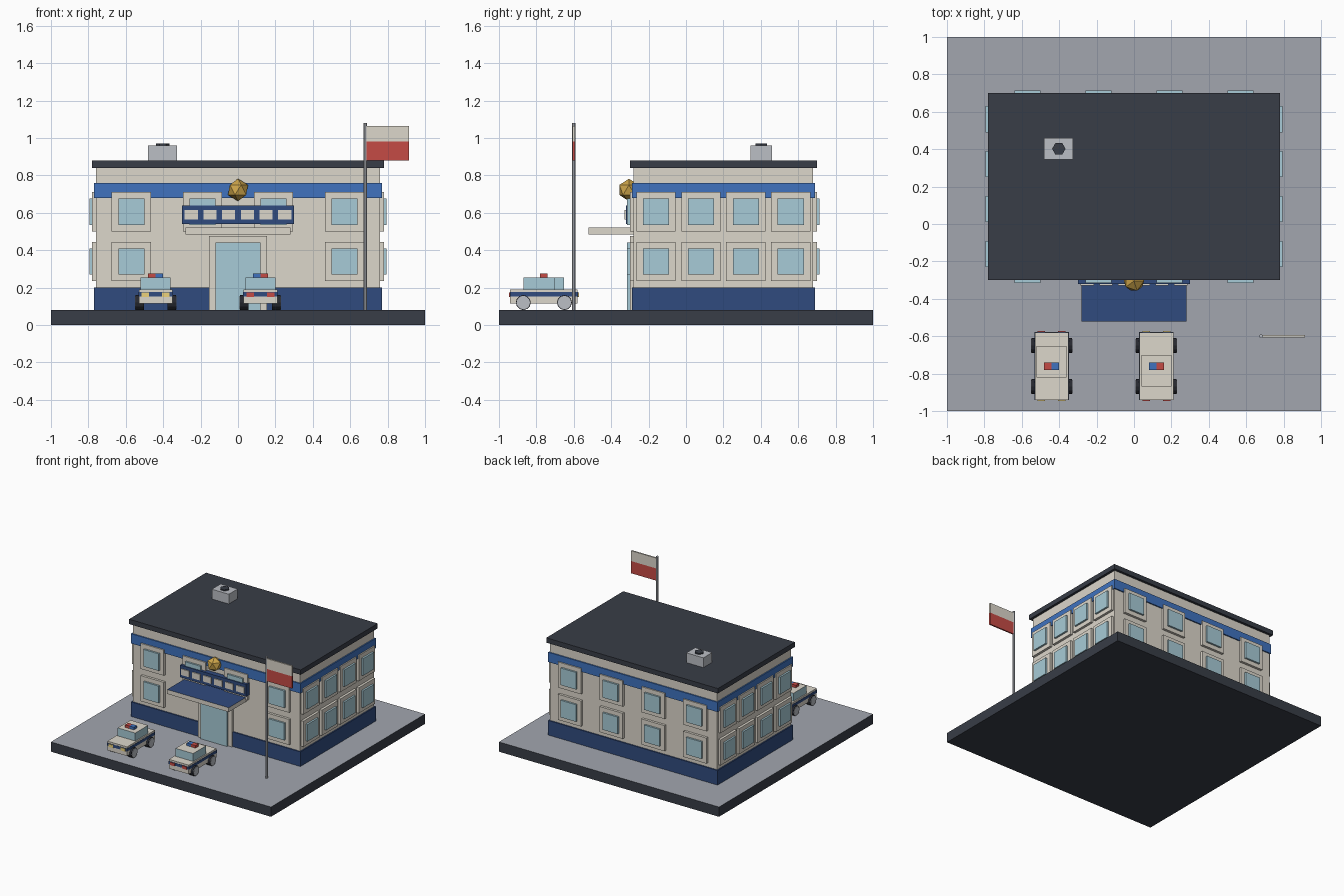
import bpy
from math import pi
from mathutils import Matrix, Vector

if "Cube" in bpy.data.objects:
    bpy.data.objects.remove(bpy.data.objects["Cube"])


def material(name, r, g, b):
    m = bpy.data.materials.new(name)
    m.diffuse_color = (r, g, b, 1)
    m.use_nodes = True
    m.node_tree.nodes["Principled BSDF"].inputs["Base Color"].default_value = m.diffuse_color
    return m


CREAM = material("cream", 0.72, 0.68, 0.60)
NAVY = material("navy", 0.03, 0.07, 0.21)
BLUE = material("blue", 0.05, 0.17, 0.52)
DARK = material("dark_slate", 0.04, 0.047, 0.063)
PAVING = material("paving", 0.36, 0.38, 0.43)
GLASS = material("glass", 0.39, 0.60, 0.68)
GOLD = material("gold", 0.62, 0.38, 0.07)
RED = material("red", 0.56, 0.07, 0.06)
YELLOW = material("yellow", 0.85, 0.65, 0.2)
METAL = material("metal", 0.5, 0.52, 0.56)
TYRE = material("tyre", 0.02, 0.022, 0.03)


def box(name, x, y, z, mat, top=None, frame=Matrix()):
    """Box from (min, max) ranges; optional second material on the top face."""
    lo, hi = Vector((x[0], y[0], z[0])), Vector((x[1], y[1], z[1]))
    bpy.ops.mesh.primitive_cube_add(size=1)
    o = bpy.context.object
    o.name = name
    o.data.transform(Matrix.Diagonal((hi - lo).to_4d()))
    o.data.transform(Matrix.Translation((lo + hi) / 2))
    o.matrix_world = frame
    o.data.materials.append(mat)
    if top:
        o.data.materials.append(top)
        for p in o.data.polygons:
            if p.normal.z > 0.9:
                p.material_index = 1
    return o


def cylinder(name, radius, depth, loc, mat, sides, rot=(0, 0, 0), frame=Matrix()):
    bpy.ops.mesh.primitive_cylinder_add(vertices=sides, radius=radius, depth=depth,
                                        location=loc, rotation=rot)
    o = bpy.context.object
    o.name = name
    bpy.context.view_layer.update()
    o.matrix_world = frame @ o.matrix_world
    o.data.materials.append(mat)
    return o


# Ground slab and building shell
box("ground_slab", (-1, 1), (-1, 1), (0, 0.08), DARK, PAVING)
box("walls", (-0.76, 0.76), (-0.28, 0.68), (0.08, 0.84), CREAM)
box("plinth", (-0.77, 0.77), (-0.29, 0.69), (0.08, 0.20), NAVY)
box("blue_band", (-0.77, 0.77), (-0.29, 0.69), (0.68, 0.76), BLUE)
box("roof", (-0.78, 0.78), (-0.30, 0.70), (0.84, 0.88), DARK)


# Windows: local x along the wall, local -y pointing outwards
def window(u, z, wall):
    box("window_frame", (u - 0.105, u + 0.105), (-0.02, 0.01), (z - 0.105, z + 0.105),
        CREAM, frame=wall)
    box("window_glass", (u - 0.07, u + 0.07), (-0.035, 0), (z - 0.07, z + 0.07),
        GLASS, frame=wall)


def wall_frame(x, y, angle):
    return Matrix.Translation((x, y, 0)) @ Matrix.Rotation(angle, 4, 'Z')


front = wall_frame(0, -0.28, 0)
back = wall_frame(0, 0.68, pi)
right = wall_frame(0.76, 0.2, pi / 2)
left = wall_frame(-0.76, 0.2, -pi / 2)
for z in (0.34, 0.605):
    for u in (-0.57, -0.19, 0.19, 0.57):
        window(u, z, back)
        if z > 0.5 or abs(u) > 0.5:
            window(u, z, front)
    for u in (-0.36, -0.12, 0.12, 0.36):
        window(u, z, right)
        window(u, z, left)

# Entrance, canopy and sign board with blank tiles
box("door_surround", (-0.155, 0.155), (-0.30, -0.27), (0.08, 0.475), CREAM)
box("door_glass", (-0.12, 0.12), (-0.315, -0.28), (0.08, 0.44), GLASS)
box("canopy", (-0.28, 0.28), (-0.52, -0.27), (0.484, 0.52), CREAM, NAVY)
box("sign_board", (-0.30, 0.30), (-0.322, -0.28), (0.54, 0.64), NAVY)
for i in range(6):
    x = -0.25 + 0.1 * i
    box("sign_tile", (x - 0.035, x + 0.035), (-0.33, -0.31), (0.565, 0.615), CREAM)

# Faceted gold badge
bpy.ops.mesh.primitive_ico_sphere_add(subdivisions=1, radius=0.06, location=(0, -0.305, 0.722))
badge = bpy.context.object
badge.name = "badge"
badge.data.materials.append(GOLD)

# Rooftop unit
box("roof_unit", (-0.48, -0.325), (0.345, 0.46), (0.88, 0.96), METAL)
cylinder("roof_fan", 0.036, 0.02, (-0.402, 0.402, 0.96), DARK, 6, (0, 0, pi / 2))

# Flagpole and flag
cylinder("flagpole", 0.01, 1.0, (0.68, -0.6, 0.58), METAL, 8)
box("flag_upper", (0.688, 0.915), (-0.606, -0.594), (0.98, 1.065), CREAM)
box("flag_lower", (0.688, 0.915), (-0.606, -0.594), (0.88, 0.98), RED)


# Patrol cars: local front faces -y
def car(x, y, angle):
    f = wall_frame(x, y, angle)
    box("car_body", (-0.09, 0.09), (-0.18, 0.18), (0.115, 0.19), CREAM, frame=f)
    box("car_stripe", (-0.092, 0.092), (-0.182, 0.182), (0.153, 0.176), NAVY, frame=f)
    box("car_cabin", (-0.08, 0.08), (-0.06, 0.108), (0.19, 0.255), GLASS, CREAM, frame=f)
    box("beacon_red", (-0.04, 0), (-0.02, 0.02), (0.255, 0.276), RED, frame=f)
    box("beacon_blue", (0, 0.04), (-0.02, 0.02), (0.255, 0.276), BLUE, frame=f)
    for s in (-1, 1):
        cx = 0.055 * s
        box("headlight", (cx - 0.02, cx + 0.02), (-0.187, -0.17), (0.15, 0.173), YELLOW, frame=f)
        box("tail_light", (cx - 0.02, cx + 0.02), (0.17, 0.187), (0.15, 0.173), RED, frame=f)
        for wy in (-0.11, 0.11):
            cylinder("wheel", 0.04, 0.045, (0.0855 * s, wy, 0.12), TYRE, 12,
                     (0, pi / 2, 0), f)
            cylinder("hub", 0.036, 0.01, (0.106 * s, wy, 0.12), METAL, 12,
                     (0, pi / 2, 0), f)


car(-0.44, -0.76, 0)
car(0.12, -0.76, pi)
